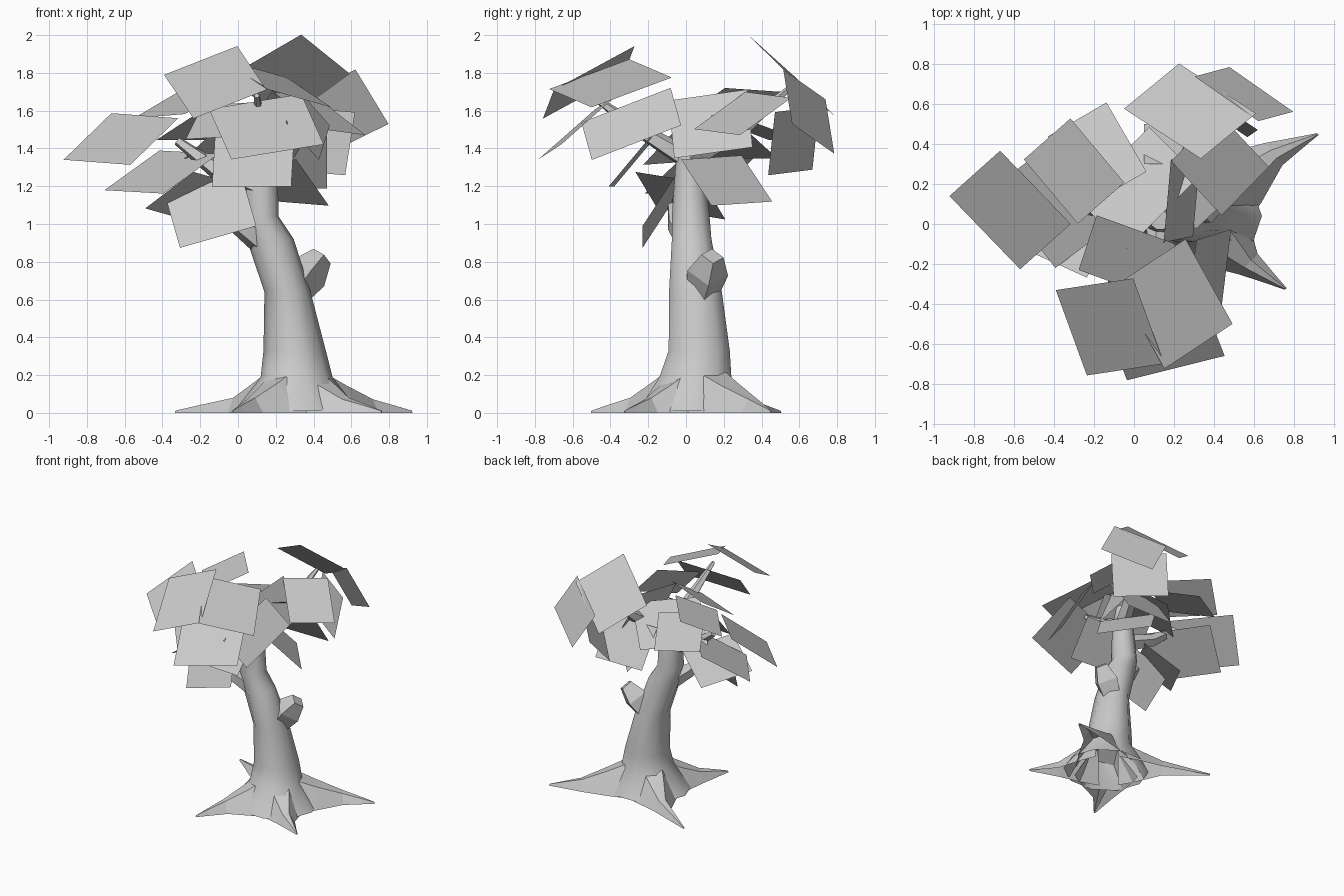
import bpy, bmesh, math
from mathutils import Vector

if "Cube" in bpy.data.objects:
    bpy.data.objects.remove(bpy.data.objects["Cube"])

bark = bpy.data.materials.new("pale_grey")
bark.diffuse_color = (0.59, 0.59, 0.59, 1)
bark.use_nodes = True
bark.node_tree.nodes["Principled BSDF"].inputs["Base Color"].default_value = bark.diffuse_color


def make(name, bm, smooth=False):
    bmesh.ops.recalc_face_normals(bm, faces=bm.faces)
    me = bpy.data.meshes.new(name)
    bm.to_mesh(me)
    bm.free()
    me.materials.append(bark)
    ob = bpy.data.objects.new(name, me)
    bpy.context.collection.objects.link(ob)
    if smooth:
        bpy.context.view_layer.objects.active = ob
        ob.select_set(True)
        bpy.ops.object.shade_smooth_by_angle(angle=math.radians(50))
        ob.select_set(False)
    return ob


def loft(name, rings, smooth=False, closed=True, cap_start=True):
    """Skin a list of equal-length point rings; an open ring leaves the underside off."""
    bm = bmesh.new()
    vs = [[bm.verts.new(p) for p in r] for r in rings]
    n = len(vs[0])
    for a, b in zip(vs, vs[1:]):
        for i in range(n if closed else n - 1):
            j = (i + 1) % n
            bm.faces.new((a[i], a[j], b[j], b[i]))
    if cap_start:
        bm.faces.new(vs[0][::-1])
    bm.faces.new(vs[-1])
    return make(name, bm, smooth)


def limb(name, path, sides=5):
    """Tapered tube through (point, radius) pairs."""
    rings = []
    for i, (p, r) in enumerate(path):
        a, b = path[max(i - 1, 0)][0], path[min(i + 1, len(path) - 1)][0]
        d = (Vector(b) - Vector(a)).normalized()
        u = d.cross(Vector((0.1, 1, 0.2))).normalized()
        v = d.cross(u)
        rings.append([Vector(p) + r * (u * math.cos(t) + v * math.sin(t))
                      for t in (2 * math.pi * k / sides for k in range(sides))])
    return loft(name, rings, sides > 4)


# Trunk: leaning stack of ellipses (cx, cy, z, rx, ry), open underneath
profile = [(.31, .04, .01, .33, .31), (.31, .05, .19, .19, .20),
           (.30, .07, .33, .165, .17), (.262, .05, .64, .122, .147),
           (.17, .03, .92, .125, .11), (.12, .025, 1.04, .095, .105),
           (.125, .02, 1.3, .085, .08), (.13, .02, 1.5, .05, .05)]
loft("trunk", [[(cx + rx * math.cos(k * math.pi / 5), cy + ry * math.sin(k * math.pi / 5), z)
                for k in range(10)] for cx, cy, z, rx, ry in profile], True, cap_start=False)


# Roots: ridged wedges without an underside, with a bend point and a tip
def root(name, mid, tip, width):
    c = Vector((.31, .05, 0))
    m, t = Vector((*mid, 0)), Vector((*tip, 0))
    stations = [(c.lerp(m, .2), width, .25), (c.lerp(m, .6), width * .7, .16),
                (m, width * .32, .08), (m.lerp(t, .6), width * .14, .04), (t, .006, .012)]
    d = (m - c).normalized()
    s = Vector((-d.y, d.x, 0))
    loft(name, [[p + s * w, p + s * w * .35 + Vector((0, 0, h)),
                 p - s * w * .35 + Vector((0, 0, h * .9)), p - s * w]
                for p, w, h in stations], closed=False, cap_start=False)


root("root_back_right", (.70, .35), (.92, .45), .22)
root("root_front_right", (.57, -.20), (.76, -.325), .22)
root("root_back_left", (-.01, .32), (-.33, .50), .22)
root("root_front_left", (.07, -.28), (-.03, -.50), .24)

# Broken bough on the right of the trunk
limb("bough_stub", [((.27, .08, .60), .08), ((.37, .115, .74), .11), ((.445, .14, .83), .06)], 4)

# Limbs that carry the leaves
limb("left_limb", [((.12, 0, 1.2), .07), ((-.12, .06, 1.29), .05), ((-.32, .1, 1.44), .025)])
limb("low_limb", [((.13, .02, .9), .07), ((0, -.05, 1.0), .055), ((-.1, -.08, 1.1), .02)])
limb("front_limb", [((.12, 0, 1.35), .06), ((.12, -.25, 1.5), .04), ((.1, -.5, 1.68), .015)])
limb("back_limb", [((.14, .02, 1.35), .06), ((.25, .3, 1.5), .045), ((.33, .55, 1.72), .015)])


# Leaves: flat cards, placed by centre and turned by yaw, pitch, roll
LARGE, SMALL, LONG = (.51, .42), (.42, .34), (.51, .27)


def leaf(name, size, centre, yaw, pitch, roll):
    a, p, r = (math.radians(x) for x in (yaw, pitch, roll))
    u = Vector((math.cos(p) * math.cos(a), math.cos(p) * math.sin(a), math.sin(p)))
    side = Vector((-math.sin(a), math.cos(a), 0))
    v = side * math.cos(r) + u.cross(side) * math.sin(r)
    u, v, c = u * size[0] / 2, v * size[1] / 2, Vector(centre)
    bm = bmesh.new()
    bm.faces.new([bm.verts.new(q) for q in (c - u - v, c + u - v, c + u + v, c - u + v)])
    make(name, bm)


# Left side
leaf("leaf_far_left", LARGE, (-.62, .07, 1.45), -46, -3, 36)
leaf("leaf_low_left", LARGE, (-.405, .09, 1.275), -52, -2, 30)
leaf("leaf_lowest", SMALL, (-.145, -.14, 1.07), 0, 16, 58)
leaf("leaf_under_left", SMALL, (-.26, -.03, 1.15), 60, -8, -35)
leaf("leaf_upper_left", SMALL, (-.30, .265, 1.64), -50, 3, 24)
leaf("leaf_back_left", SMALL, (-.185, .35, 1.51), -60, 18, 0)
# Front
leaf("leaf_front_top", LARGE, (-.12, -.515, 1.75), -70, -27, 24)
leaf("leaf_front_tilted", LARGE, (.205, -.40, 1.745), -61, -18, -14)
leaf("leaf_front", LARGE, (.15, -.57, 1.515), 14, 9, 40)
leaf("leaf_front_low", SMALL, (.08, -.285, 1.33), -4, 0, 50)
leaf("leaf_front_right", LONG, (.37, -.29, 1.53), 83, 21, 52)
# Middle
leaf("leaf_centre_top", SMALL, (-.035, -.165, 1.55), -20, 3, 32)
leaf("leaf_centre", LARGE, (.02, .18, 1.46), 45, 0, -33)
leaf("leaf_centre_right", SMALL, (.24, .13, 1.53), 85, 8, 65)
# Back and right
leaf("leaf_back_top", LARGE, (.28, .565, 1.78), 147, -26, 36)
leaf("leaf_back_right", SMALL, (.55, .65, 1.595), 145, -22, 66)
leaf("leaf_back_low", SMALL, (.42, .57, 1.44), 146, 4, 100)
leaf("leaf_back_inner", SMALL, (.26, .40, 1.325), 0, 0, -54)
leaf("leaf_right", SMALL, (.43, .30, 1.585), -47, -28, -6)
leaf("leaf_right_low", SMALL, (.26, .215, 1.23), 130, 3, 46)
